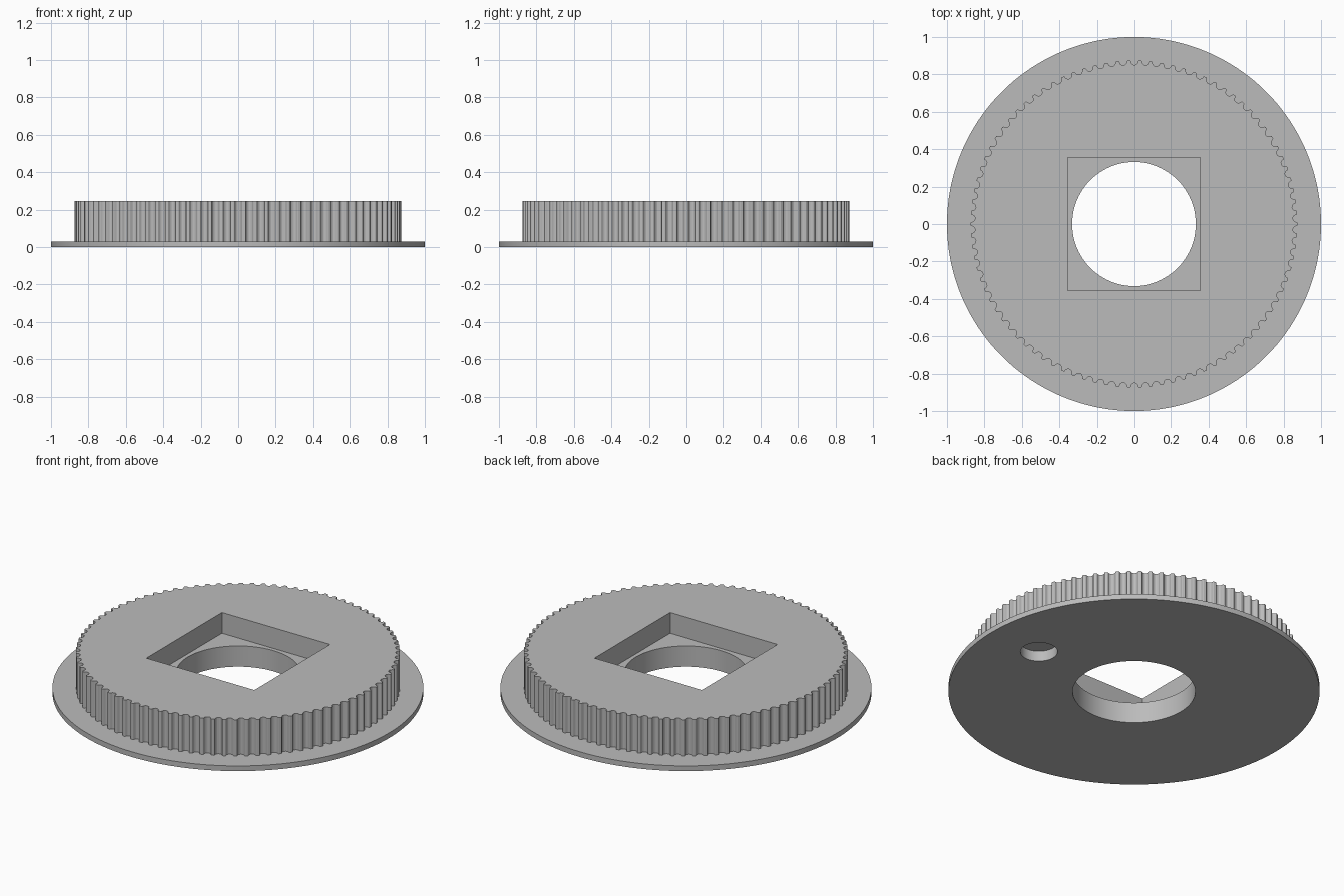
import bpy, bmesh, math

cube = bpy.data.objects.get("Cube")
if cube:
    bpy.data.objects.remove(cube, do_unlink=True)

MM = 1 / 32.5            # millimetres to model units
TEETH = 90
FLANGE_TOP, TOP = 1 * MM, 8 * MM
TOOTH_R = 0.874

grey = bpy.data.materials.new("plain grey")
grey.use_nodes = True
grey.diffuse_color = (0.5, 0.5, 0.5, 1)
grey.node_tree.nodes["Principled BSDF"].inputs["Base Color"].default_value = (0.5, 0.5, 0.5, 1)


def prism(name, outline, z0, z1):
    """Extrude a closed flat outline from z0 up to z1."""
    bm = bmesh.new()
    face = bm.faces.new([bm.verts.new((x, y, z0)) for x, y in outline])
    moved = bmesh.ops.extrude_face_region(bm, geom=[face])["geom"]
    bmesh.ops.translate(bm, vec=(0, 0, z1 - z0),
                        verts=[v for v in moved if isinstance(v, bmesh.types.BMVert)])
    bmesh.ops.recalc_face_normals(bm, faces=bm.faces)
    mesh = bpy.data.meshes.new(name)
    bm.to_mesh(mesh)
    bm.free()
    mesh.materials.append(grey)
    obj = bpy.data.objects.new(name, mesh)
    bpy.context.scene.collection.objects.link(obj)
    return obj


def circle(radius, count, cx=0.0):
    steps = [2 * math.pi * i / count for i in range(count)]
    return [(cx + radius * math.cos(a), radius * math.sin(a)) for a in steps]


def toothed_ring():
    """Ring of rounded belt grooves with narrow lands between them."""
    half = [(0.80, 0), (0.70, 0.04), (0.64, 0.13), (0.59, 0.34),
            (0.48, 0.54), (0.27, 0.71), (0, 0.764)]
    groove = half + [(-x, d) for x, d in reversed(half[:-1])]
    points = []
    for i in range(TEETH):
        mid = -math.pi / 2 + 2 * math.pi * i / TEETH
        for x, depth in groove:
            a = mid - x * MM / TOOTH_R
            r = TOOTH_R - depth * MM
            points.append((r * math.cos(a), r * math.sin(a)))
    return points


def boolean(target, tool, operation):
    mod = target.modifiers.new(tool.name, "BOOLEAN")
    mod.object, mod.operation, mod.solver = tool, operation, "EXACT"
    bpy.context.view_layer.objects.active = target
    bpy.ops.object.modifier_apply(modifier=mod.name)
    bpy.data.objects.remove(tool, do_unlink=True)


# Flange disc joined to the toothed drum
pulley = prism("toothed_pulley", circle(1, 180), 0, FLANGE_TOP)
boolean(pulley, prism("drum", toothed_ring(), FLANGE_TOP / 2, TOP), "UNION")

# Square recess, round through bore and blind hole underneath
s = 0.355
recess = [(-s, -s), (s, -s), (s, s), (-s, s)]
boolean(pulley, prism("recess", recess, TOP - 4 * MM, TOP + 0.1), "DIFFERENCE")
boolean(pulley, prism("bore", circle(0.332, 96), -0.1, TOP + 0.1), "DIFFERENCE")
boolean(pulley, prism("blind_hole", circle(0.1, 48, 0.67), -0.1, 2 * MM), "DIFFERENCE")

# Smooth curved walls, crisp edges
bpy.ops.object.select_all(action="DESELECT")
pulley.select_set(True)
bpy.context.view_layer.objects.active = pulley
bpy.ops.object.shade_smooth_by_angle(angle=math.radians(20))
